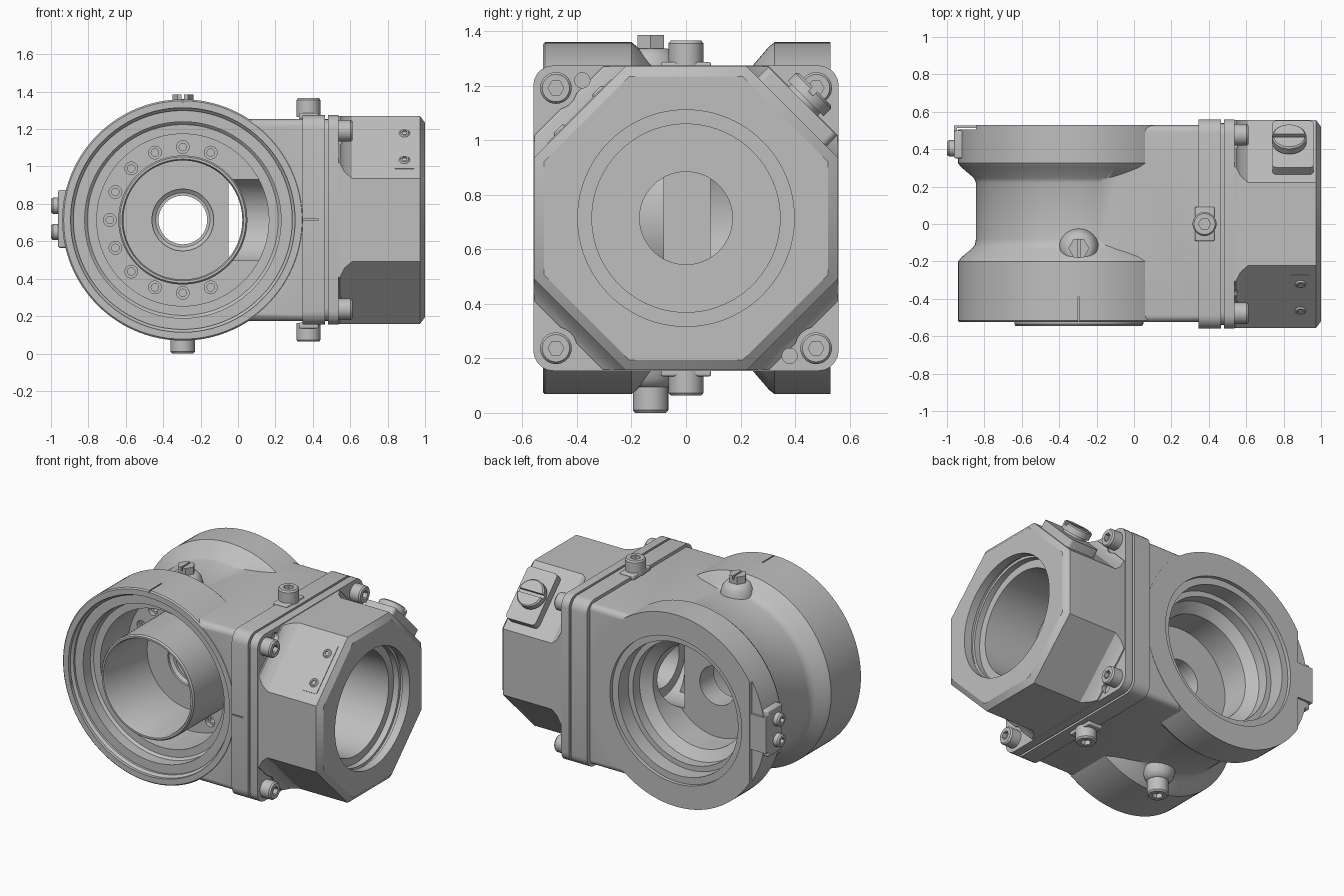
import bpy, bmesh
from math import pi, sin, cos, radians
from mathutils import Vector, Matrix

if "Cube" in bpy.data.objects:
    bpy.data.objects.remove(bpy.data.objects["Cube"])

grey = bpy.data.materials.new("machined_grey")
grey.use_nodes = True
grey.diffuse_color = (0.52, 0.52, 0.52, 1)
grey.node_tree.nodes["Principled BSDF"].inputs["Base Color"].default_value = (0.52, 0.52, 0.52, 1)

CX, CZ = -0.295, 0.714         # main bore axis
H = 0.56                       # half size of the square flanges
MAIN = (CX, 0, CZ)
MOTOR = (0, 0, CZ)
Y, X, Z = (0, 1, 0), (1, 0, 0), (0, 0, 1)


def make(name, bm):
    bmesh.ops.recalc_face_normals(bm, faces=bm.faces[:])
    me = bpy.data.meshes.new(name)
    bm.to_mesh(me)
    bm.free()
    ob = bpy.data.objects.new(name, me)
    bpy.context.collection.objects.link(ob)
    return ob


def lathe(name, prof, origin, axis, n=96):
    """Revolve (radius, height) points; a third entry makes that ring a hexagon."""
    q = Vector(axis).to_track_quat('Z', 'Y')
    bm = bmesh.new()
    rings = []
    for i in range(n):
        a = 2 * pi * i / n
        ring = []
        for r, h, *hexed in prof:
            if hexed:
                r *= cos(pi / 6) / cos(a % (pi / 3) - pi / 6)
            ring.append(bm.verts.new(q @ Vector((r * cos(a), r * sin(a), h)) + Vector(origin)))
        rings.append(ring)
    for i in range(n):
        p, s = rings[i], rings[(i + 1) % n]
        for j in range(len(prof) - 1):
            bm.faces.new((p[j], p[j + 1], s[j + 1], s[j]))
    bmesh.ops.remove_doubles(bm, verts=bm.verts[:], dist=1e-5)
    return make(name, bm)


def rod(name, r, a, b, origin, axis, n=96):
    return lathe(name, [(0, a), (r, a), (r, b), (0, b)], origin, axis, n)


def box(name, lo, hi, bevel=0, along=None, tilt=0, pivot=(0, 0, 0)):
    """Box from corner to corner, edges bevelled, then tilted about x and moved."""
    lo, hi = Vector(lo), Vector(hi)
    bm = bmesh.new()
    bmesh.ops.create_cube(bm, size=1)
    for v in bm.verts:
        v.co = (lo + hi) / 2 + Vector(c * d for c, d in zip(v.co, hi - lo))
    if bevel:
        edges = [e for e in bm.edges if along is None
                 or abs((e.verts[0].co - e.verts[1].co)[along]) > 1e-4]
        bmesh.ops.bevel(bm, geom=edges, offset=bevel, segments=5, profile=0.5, affect='EDGES')
    bm.transform(Matrix.Translation(pivot) @ Matrix.Rotation(radians(tilt), 4, 'X'))
    return make(name, bm)


def combine(ob, add=(), cut=()):
    """Apply unions and cuts, then drop the helpers."""
    for op, tools in (('UNION', add), ('DIFFERENCE', cut)):
        for t in tools:
            m = ob.modifiers.new("bool", 'BOOLEAN')
            m.operation, m.solver, m.object = op, 'EXACT', t
            t.hide_render = True
    dg = bpy.context.evaluated_depsgraph_get()
    me = bpy.data.meshes.new_from_object(ob.evaluated_get(dg))
    ob.modifiers.clear()
    ob.data = me
    for t in (*add, *cut):
        bpy.data.objects.remove(t)
    return ob


def shaft_bore():
    return lathe("cutter", [(0, -0.05), (0.235, -0.05), (0.235, 0.17), (0.17, 0.17),
                            (0.17, 0.7), (0, 0.7)], MOTOR, X)


def screw(name, origin, axis, r, h):
    """Cap screw with a hexagonal socket."""
    s, d = r * 0.5, h - 0.03
    return lathe(name, [(0, -0.02), (r, -0.02), (r, h - 0.01), (r - 0.008, h),
                        (s, h, 1), (s, d, 1), (0, d)], origin, axis, 36)


# Gear housing: waisted drum, side block, mounting plate and joint neck
housing = lathe("gear_housing", [(0, -0.525), (0.637, -0.525), (0.645, -0.517), (0.645, -0.2),
                                 (0.625, -0.175), (0.575, -0.135), (0.555, -0.11), (0.55, -0.08),
                                 (0.55, 0.22), (0.56, 0.245), (0.63, 0.305), (0.645, 0.325),
                                 (0.645, 0.53), (0, 0.53)], MAIN, Y, 120)
parts = [
    box("block", (CX, -0.523, 0.175), (0.36, 0.528, 1.253), 0.036, 0),
    box("plate", (0.345, -H, CZ - H), (0.465, H, CZ + H), 0.075, 0),
    box("neck", (0.45, -0.54, CZ - 0.54), (0.485, 0.54, CZ + 0.54), 0.07, 0),
]
cuts = [
    lathe("cutter", [(0, -0.7), (0.6, -0.7), (0.6, -0.505), (0.585, -0.49), (0.585, -0.475),
                     (0.525, -0.475), (0.525, -0.4), (0.51, -0.385), (0.46, -0.385),
                     (0.46, -0.09), (0, -0.09)], MAIN, Y),
    lathe("cutter", [(0, 0.7), (0.49, 0.7), (0.49, 0.505), (0.445, 0.505), (0.445, 0.4),
                     (0.41, 0.4), (0.41, 0.33), (0.345, 0.28), (0.345, 0.09), (0, 0.09)], MAIN, Y),
    lathe("cutter", [(0, -0.2), (0.165, -0.2), (0.165, -0.075), (0.145, -0.06), (0.13, -0.06),
                     (0.13, 0.2), (0, 0.2)], MAIN, Y),
    shaft_bore(),
    box("cutter", (-1.2, 0.505, 0.2), (-0.845, 0.7, 1.2)),
    box("cutter", (CX - 0.004, -0.6, 1.345), (CX + 0.004, -0.39, 1.5)),
    box("cutter", (0.35, -0.6, CZ - 0.004), (0.43, -0.55, CZ + 0.004)),
]
for k in range(3, 14):          # ring of stepped bolt holes on the inner floor
    a = k * pi / 8
    cuts.append(lathe("cutter", [(0, -0.13), (0.034, -0.13), (0.034, -0.06), (0.02, -0.06),
                                 (0.02, -0.03), (0, -0.03)],
                      (CX + 0.39 * cos(a), 0, CZ + 0.39 * sin(a)), Y, 24))
combine(housing, parts, cuts)

# Hollow output hub
lathe("output_hub", [(0.345, -0.08), (0.345, -0.535), (0.337, -0.545), (0.325, -0.545),
                     (0.318, -0.53), (0.318, -0.08), (0.345, -0.08)], MAIN, Y)


# Motor adapter: octagonal shell lofted from sections
def octagon(bm, x, h, c):
    k = h - c
    pts = [(h, k), (k, h), (-k, h), (-h, k), (-h, -k), (-k, -h), (k, -h), (h, -k)]
    return [bm.verts.new((x, y, CZ + z)) for y, z in pts]


bm = bmesh.new()
rings = [octagon(bm, *s) for s in ((0.5, 0.555, 0.25), (0.545, 0.555, 0.25), (0.57, 0.556, 0.3),
                                   (0.61, 0.557, 0.335), (0.972, 0.557, 0.335), (1.0, 0.52, 0.312))]
for p, s in zip(rings, rings[1:]):
    for i in range(8):
        bm.faces.new((p[i], p[(i + 1) % 8], s[(i + 1) % 8], s[i]))
bm.faces.new(rings[0])
bm.faces.new(rings[-1])
adapter = make("motor_adapter", bm)

parts = [
    box("flange", (0.48, -H, CZ - H), (0.537, H, CZ + H), 0.075, 0),
    box("plug_boss", (0.74, -0.178, 0.4), (0.96, 0.178, 0.605), 0.025, 2, -45, MOTOR),
]
corners = [(sy * 0.477, CZ + sz * 0.477) for sy in (-1, 1) for sz in (-1, 1)]
cuts = [lathe("cutter", [(0, 0.51), (0.345, 0.51), (0.345, 0.88), (0.397, 0.88), (0.397, 0.92),
                         (0.415, 0.92), (0.415, 0.945), (0.397, 0.945), (0.397, 1.2), (0, 1.2)],
              MOTOR, X),
        shaft_bore()]
cuts += [rod("cutter", 0.078, 0.5371, 0.7, (0, y, z), X, 32) for y, z in corners]
cuts += [rod("cutter", 0.028, 0.52, 0.6, (0, s * 0.38, CZ + s * -0.505), X, 20) for s in (-1, 1)]
combine(adapter, parts, cuts)
for i, (y, z) in enumerate(corners):
    screw(f"flange_screw_{i + 1}", (0.537, y, z), X, 0.058, 0.075)

# Slotted plug on the upper rear corner
diag = Vector((0, 1, 1)).normalized()
plug = lathe("corner_plug", [(0, 0.59), (0.075, 0.59), (0.075, 0.62), (0.092, 0.62), (0.092, 0.66),
                             (0.084, 0.668), (0, 0.668)], (0.83, 0, CZ), diag, 48)
combine(plug, cut=[box("cutter", (0.7, -0.012, 0.645), (0.96, 0.012, 0.8), 0, None, -45, MOTOR)])

# Small cover with two screws on the upper front corner
box("cover_plate", (0.84, -0.165, 0.53), (0.94, 0.165, 0.555), 0, None, 45, MOTOR)
for s in (-1, 1):
    screw(f"cover_screw_{(s + 3) // 2}", (0.89, -0.39 + s * 0.071, CZ + 0.39 + s * 0.071),
          (0, -1, 1), 0.03, 0.012)

# Clamp bolts above and below the joint
for name, s in (("upper", 1), ("lower", -1)):
    z = CZ + s * H
    box(f"{name}_clamp_pad", (0.325, -0.092, z - 0.02), (0.43, 0.092, z + 0.012), 0.008)
    screw(f"{name}_clamp_bolt", (0.377, 0, z + s * 0.01), (0, 0, s), 0.064, 0.081)

    # Domed bosses on the drum waist
    lathe(f"{name}_boss", [(0, 0.48), (0.115, 0.5), (0.105, 0.55), (0.095, 0.59), (0.075, 0.615),
                           (0.06, 0.622), (0, 0.622)], (CX, -0.13, CZ), (0, 0, s), 40)

# Slotted vent on top, drain screw below
vent = rod("vent_plug", 0.056, 0.61, 0.671, (CX, -0.13, CZ), Z, 6)
combine(vent, cut=[box("cutter", (CX - 0.006, -0.3, 1.36), (CX + 0.006, 0.1, 1.5))])
screw("drain_screw", (CX, -0.13, 0.1), (0, 0, -1), 0.065, 0.1)

# Sensor bracket on the drum's side
box("bracket_pad", (-0.962, 0.35, 0.565), (-0.885, 0.5, 0.875), 0.012)
box("bracket_lip", (-0.962, 0.512, 0.6), (-0.845, 0.526, 0.84))
box("bracket_web", (-0.962, 0.49, 0.6), (-0.945, 0.526, 0.84))
for i, z in enumerate((0.65, 0.79)):
    screw(f"bracket_screw_{i + 1}", (-0.955, 0.405, z), (-1, 0, 0), 0.043, 0.045)

# Shared material and shading
for ob in bpy.context.collection.objects:
    if ob.type == 'MESH':
        ob.data.materials.clear()
        ob.data.materials.append(grey)
        ob.data.shade_smooth()
        ob.data.set_sharp_from_angle(angle=radians(30))
